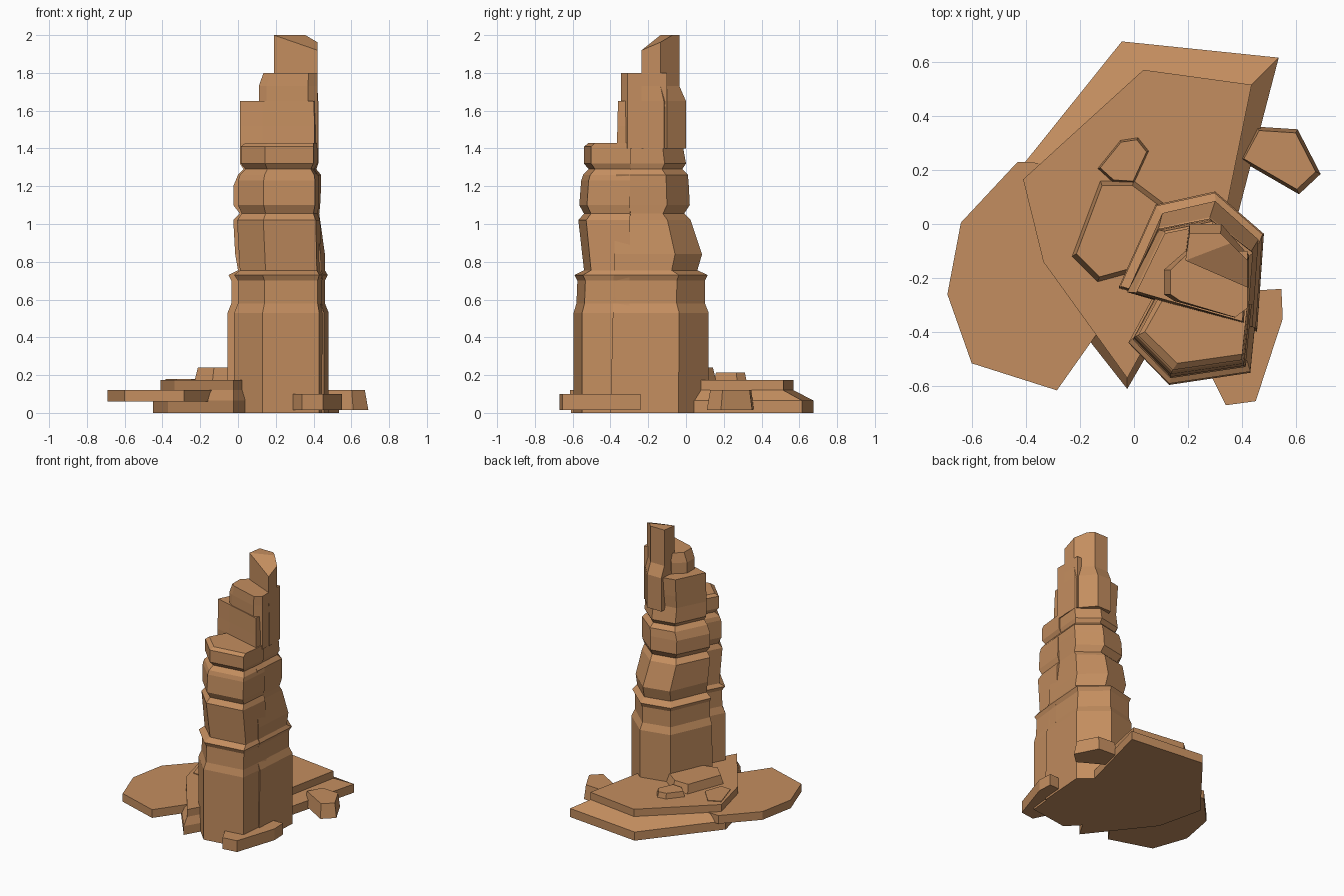
import bpy, bmesh
from mathutils import Vector

rock = bpy.data.materials.new("sandstone")
rock.diffuse_color = (0.55, 0.27, 0.115, 1)


def loft(name, rings, cut=None):
    """Skin a stack of equal-count rings of 3D points; optionally slice off the top."""
    bm = bmesh.new()
    vs = [[bm.verts.new(p) for p in r] for r in rings]
    n = len(vs[0])
    bm.faces.new(vs[0][::-1])
    bm.faces.new(vs[-1])
    for a, b in zip(vs, vs[1:]):
        for i in range(n):
            j = (i + 1) % n
            bm.faces.new((a[i], a[j], b[j], b[i]))
    if cut:
        co, no = cut
        bmesh.ops.bisect_plane(bm, geom=bm.verts[:] + bm.edges[:] + bm.faces[:],
                               dist=1e-4, plane_co=co, plane_no=no, clear_outer=True)
        bmesh.ops.holes_fill(bm, edges=[e for e in bm.edges if e.is_boundary])
    bmesh.ops.recalc_face_normals(bm, faces=bm.faces[:])
    me = bpy.data.meshes.new(name)
    bm.to_mesh(me)
    bm.free()
    me.materials.append(rock)
    ob = bpy.data.objects.new(name, me)
    bpy.context.collection.objects.link(ob)
    return ob


def ring(pts, z):
    return [(x, y, z) for x, y in pts]


def inset(pts, f):
    cx = sum(p[0] for p in pts) / len(pts)
    cy = sum(p[1] for p in pts) / len(pts)
    return [(cx + (x - cx) * f, cy + (y - cy) * f) for x, y in pts]


def fit(pts, x0, x1, y0, y1):
    """Stretch an outline to the given bounds."""
    ax, bx = min(p[0] for p in pts), max(p[0] for p in pts)
    ay, by = min(p[1] for p in pts), max(p[1] for p in pts)
    return [(x0 + (x - ax) / (bx - ax) * (x1 - x0), y0 + (y - ay) / (by - ay) * (y1 - y0))
            for x, y in pts]


def stone(name, pts, z0, z1, f=1.0):
    return loft(name, [ring(pts, z0), ring(inset(pts, f), z1)])


# Back pillar: layered strata, (z, x min, x max, y max)
back = [(-0.055, -0.24), (0.10, -0.29), (0.455, -0.40), (0.48, -0.04), (0.30, 0.12), (0.08, 0.07)]
strata = [(0, -.055, .48, .12), (.53, -.055, .48, .12), (.58, -.035, .46, .10), (.70, -.035, .46, .10),
          (.73, -.05, .475, .115), (.755, .0, .46, .06), (.84, -.015, .46, .085), (1.02, -.025, .435, .025),
          (1.055, .01, .43, -.01), (1.10, -.025, .435, .02), (1.20, -.025, .44, .015),
          (1.26, .0, .44, .01), (1.29, .03, .415, -.02), (1.32, .01, .425, .0),
          (1.43, .01, .425, -.02), (1.52, .01, .425, -.01), (1.65, .01, .42, .0)]
loft("back_pillar", [ring(fit(back, x0, x1, -.40 + .04 * z / 1.65, y1), z) for z, x0, x1, y1 in strata])

# Front pillar: same strata, lower top, (z, x min, x max, y min)
front = [(-0.02, -0.44), (0.13, -0.595), (0.43, -0.55), (0.455, -0.30), (0.07, -0.27)]
strata = [(0, -.02, .455, -.595), (.53, -.02, .455, -.595), (.58, .0, .445, -.58), (.70, .0, .445, -.575),
          (.73, -.02, .455, -.59), (.755, .01, .44, -.54), (1.02, -.005, .435, -.57), (1.055, .02, .42, -.54),
          (1.10, .0, .43, -.565), (1.23, .0, .43, -.555), (1.26, .01, .425, -.545), (1.29, .04, .405, -.515),
          (1.32, .015, .42, -.54), (1.41, .015, .42, -.54), (1.43, .04, .42, -.515)]
loft("front_pillar", [ring(fit(front, x0, x1, y0, -.27), z) for z, x0, x1, y0 in strata])

# Upper step and spire
step = [(.11, -.26), (.15, -.285), (.37, -.345), (.42, -.31), (.42, -.10), (.19, -.10), (.11, -.17)]
loft("upper_step", [ring(step, 1.4), ring(step, 1.73), ring(fit(step, .135, .42, -.345, -.10), 1.8)])
spire = [(.19, -.135), (.42, -.235), (.42, -.135), (.32, -.035), (.205, -.035)]
loft("spire", [ring(fit(spire, .19, .425, -.235, 0), 1.4), ring(fit(spire, .19, .425, -.235, 0), 1.65),
               ring(spire, 1.73), ring(spire, 2.0)],
     cut=(Vector((.19, -.135, 2)), Vector((.0052, -.0136, .032))))

# Base slabs: wide lower ledge bevelled into a smaller upper ledge
lower = [(-.045, .675), (-.45, .17), (-.37, -.17), (-.025, -.61), (.05, -.48), (.375, 0), (.535, .615)]
upper = [(.035, .57), (-.41, .165), (-.335, -.14), (-.025, -.57), (.03, -.47), (.34, .05), (.435, .515)]
loft("base_ledge", [ring(lower, 0), ring(lower, .065), ring(upper, .12), ring(upper, .175)])
stone("left_slab", [(-.43, .23), (-.64, .005), (-.69, -.26), (-.6, -.515), (-.285, -.615),
                    (-.14, -.41), (-.2, .1), (-.34, .225)], .06, .122)
stone("right_front_slab", [(.545, -.24), (.46, -.245), (.29, -.57), (.34, -.67), (.45, -.655), (.55, -.35)],
      .015, .10)

# Loose stones
stone("right_back_stone", [(.385, .24), (.45, .36), (.605, .35), (.69, .185), (.61, .11)], .015, .12, .87)
stone("large_ledge_stone", [(-.23, -.12), (-.125, .16), (0, .16), (.12, .07), (.03, -.17), (-.135, -.215)],
      .17, .24, .90)
stone("small_ledge_stone", [(-.135, .205), (-.05, .31), (.015, .32), (.055, .27), (0, .15), (-.08, .155)],
      .17, .215, .90)
stone("flat_ledge_stone", [(-.385, .13), (-.3, .17), (-.2, .06), (-.245, -.072), (-.325, -.065)], .10, .18)
